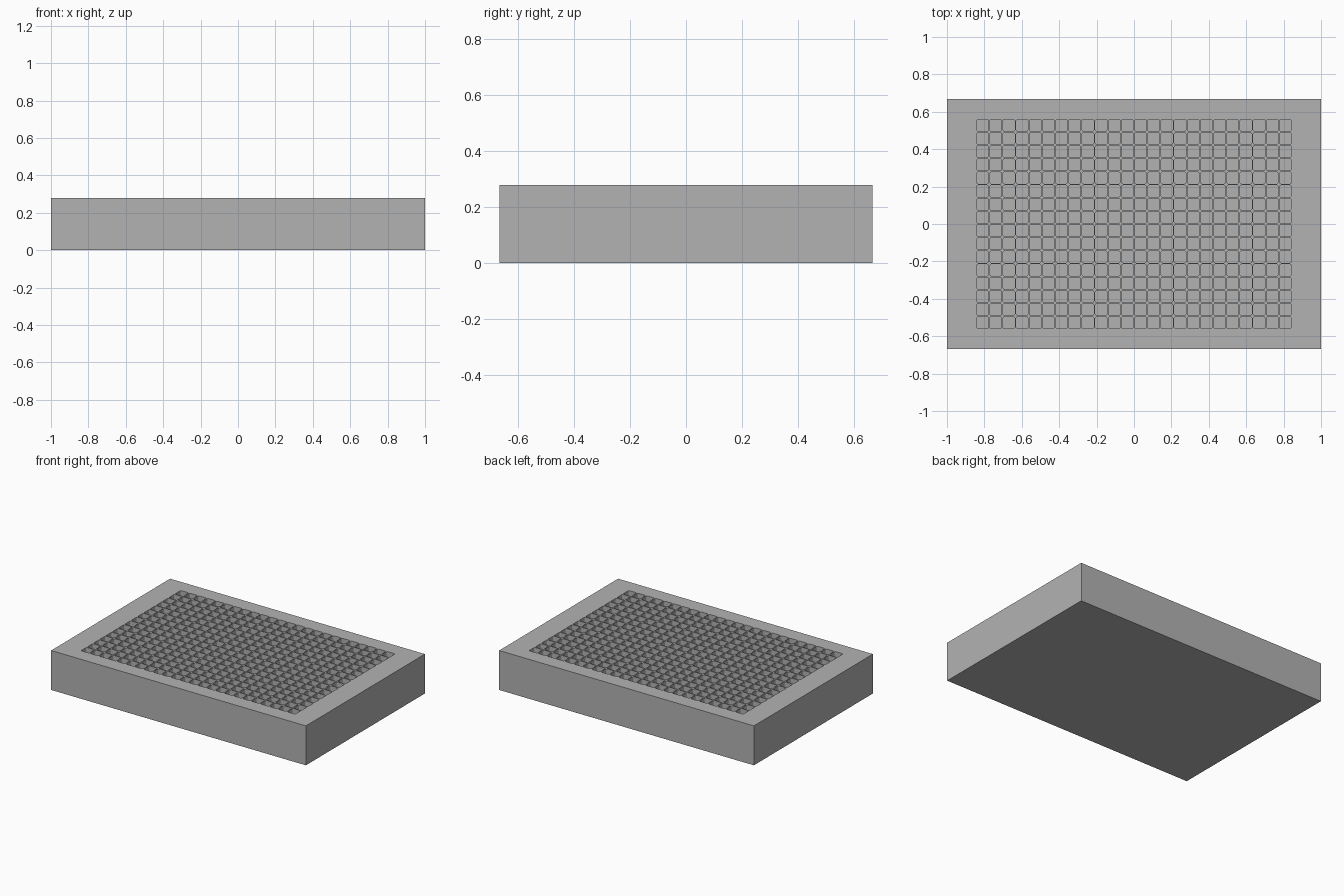
import bpy, bmesh, math

cube = bpy.data.objects.get("Cube")
if cube:
    bpy.data.objects.remove(cube, do_unlink=True)

LENGTH, WIDTH, HEIGHT = 2.0, 1.334, 0.28
COLS, ROWS, PITCH = 24, 16, 0.0704
WELL, RADIUS, FLOOR = 0.0635, 0.01, 0.05
ARC = 4                                   # segments per rounded corner

grey = bpy.data.materials.new("plate_grey")
grey.use_nodes = True
colour = (0.45, 0.45, 0.45, 1)
grey.diffuse_color = colour
grey.node_tree.nodes["Principled BSDF"].inputs["Base Color"].default_value = colour

bm = bmesh.new()


def well_ring(cx, cy, z):
    """Rounded square of vertices, counter-clockwise from the +x +y corner."""
    ring = []
    inner = WELL / 2 - RADIUS
    for corner, (sx, sy) in enumerate([(1, 1), (-1, 1), (-1, -1), (1, -1)]):
        for step in range(ARC + 1):
            a = math.pi / 2 * (corner + step / ARC)
            ring.append(bm.verts.new((cx + sx * inner + RADIUS * math.cos(a),
                                      cy + sy * inner + RADIUS * math.sin(a), z)))
    return ring


# Grid of points between the wells
grid = [[bm.verts.new(((i - COLS / 2) * PITCH, (j - ROWS / 2) * PITCH, HEIGHT))
         for j in range(ROWS + 1)] for i in range(COLS + 1)]

# Wells: rim, walls and floor
for i in range(COLS):
    for j in range(ROWS):
        cx, cy = (i + 0.5 - COLS / 2) * PITCH, (j + 0.5 - ROWS / 2) * PITCH
        top, low = well_ring(cx, cy, HEIGHT), well_ring(cx, cy, FLOOR)
        n = len(top)
        for k in range(n):
            m = (k + 1) % n
            bm.faces.new((top[m], top[k], low[k], low[m]))
        bm.faces.new(low)
        cell = [grid[i + 1][j + 1], grid[i][j + 1], grid[i][j], grid[i + 1][j]]
        for c in range(4):
            start = c * (ARC + 1) + ARC // 2
            arc = [top[(start + k) % n] for k in range(ARC + 2)]
            bm.faces.new([cell[c], cell[(c + 1) % 4]] + arc[::-1])

# Outer block: border of the top, sides and underside
corners = [(1, 1), (-1, 1), (-1, -1), (1, -1)]
upper, base = ([bm.verts.new((sx * LENGTH / 2, sy * WIDTH / 2, z)) for sx, sy in corners]
               for z in (HEIGHT, 0))
sides = [[col[ROWS] for col in grid], grid[0], [col[0] for col in grid][::-1], grid[COLS][::-1]]
for c in range(4):
    d = (c + 1) % 4
    bm.faces.new([upper[c], upper[d]] + sides[c])
    bm.faces.new((upper[d], upper[c], base[c], base[d]))
bm.faces.new(base)
bmesh.ops.recalc_face_normals(bm, faces=bm.faces[:])

mesh = bpy.data.meshes.new("well_plate")
bm.to_mesh(mesh)
bm.free()
mesh.materials.append(grey)
plate = bpy.data.objects.new("well_plate", mesh)
bpy.context.collection.objects.link(plate)
